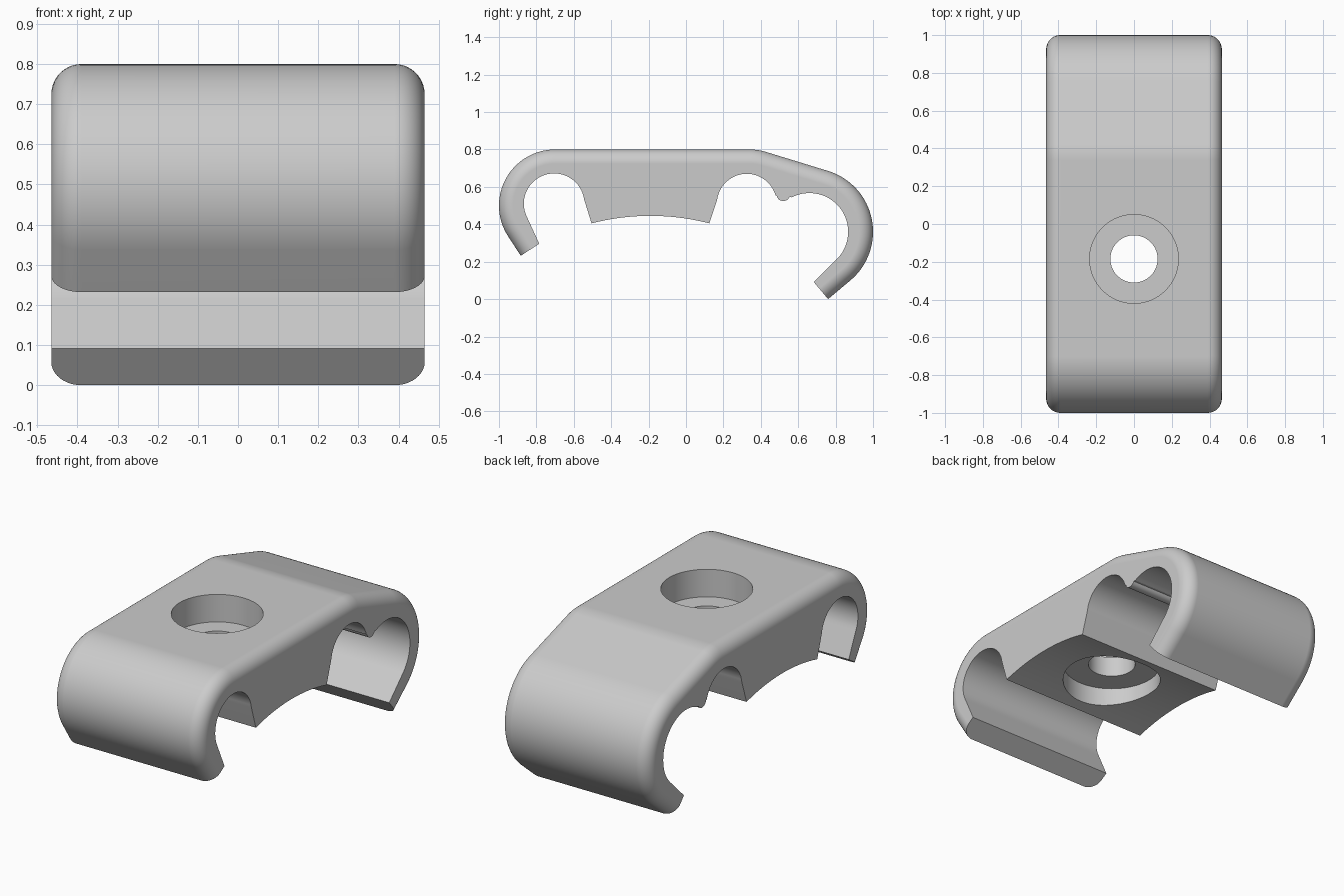
import bpy, bmesh, math
from math import sin, cos, radians, pi

if "Cube" in bpy.data.objects:
    bpy.data.objects.remove(bpy.data.objects["Cube"], do_unlink=True)

HALF_WIDTH, FILLET, STEPS = 0.465, 0.075, 10


def arc(cy, cz, r, a0, a1, n=24):
    """Points (y, z) on an arc between two angles in degrees."""
    angles = [radians(a0 + (a1 - a0) * i / n) for i in range(n + 1)]
    return [(cy + r * cos(a), cz + r * sin(a)) for a in angles]


def extend(point, angle, length):
    a = radians(angle)
    return (point[0] + length * cos(a), point[1] + length * sin(a))


def outer_profile(inset):
    """Outer skin from the front hook tip to the back hook tip."""
    front = arc(-0.70, 0.50, 0.30 - inset, 213, 90, 32)
    bend = arc(0.34, 0.50, 0.30 - inset, 90, 74, 5)
    back = arc(0.66, 0.36, 0.34 - inset, 73, -50, 32)
    return ([extend(front[0], 303, 0.125)] + front + bend + back
            + [extend(back[-1], 220, 0.155)])


def inner_profile():
    """Inner channels from the back hook tip to the front hook tip."""
    tips = outer_profile(0)
    back_lip = extend(tips[-1], 130, 0.12)
    front_lip = extend(tips[0], 33, 0.118)
    return ([back_lip]
            + arc(0.66, 0.36, 0.207, -45, 117, 32)      # large channel
            + arc(0.52, 0.56, 0.036, -25, -170, 10)     # rounded ridge
            + arc(0.325, 0.51, 0.16, 16, 172)           # small channel
            + [(0.125, 0.405)]
            + arc(-0.19, -0.815, 1.26, 75.5, 104.5)[1:-1]  # arched underside
            + [(-0.505, 0.405)]
            + arc(-0.705, 0.51, 0.162, 8, 208, 32)      # front channel
            + [front_lip])


def bridge(bm, a, b):
    for i in range(len(a)):
        j = (i + 1) % len(a)
        bm.faces.new((a[i], a[j], b[j], b[i]))


def make_object(name, loops):
    """Skin a stack of closed loops and cap both ends."""
    bm = bmesh.new()
    rings = [[bm.verts.new(p) for p in loop] for loop in loops]
    for a, b in zip(rings, rings[1:]):
        bridge(bm, a, b)
    bm.faces.new(rings[0])
    bm.faces.new(rings[-1])
    bmesh.ops.recalc_face_normals(bm, faces=bm.faces)
    mesh = bpy.data.meshes.new(name)
    bm.to_mesh(mesh)
    bm.free()
    obj = bpy.data.objects.new(name, mesh)
    bpy.context.collection.objects.link(obj)
    return obj


# Clamp body: profile swept across the width, outer edges rounded
inner = inner_profile()
half = []
for k in range(STEPS + 1):
    t = pi / 2 * k / STEPS
    half.append((HALF_WIDTH - FILLET * (1 - sin(t)), FILLET * (1 - cos(t))))
sections = [(-x, d) for x, d in reversed(half)] + half
clamp = make_object("clamp_body", [
    [(x, y, z) for y, z in outer_profile(d) + inner] for x, d in sections])

# Stepped bolt hole: recess above, through hole, recess below
steps = [(0.235, 0.95), (0.235, 0.645), (0.125, 0.645),
         (0.125, 0.53), (0.26, 0.53), (0.26, 0.2)]
cutter = make_object("bolt_hole_cutter", [
    [(r * cos(2 * pi * i / 64), -0.185 + r * sin(2 * pi * i / 64), z)
     for i in range(64)] for r, z in steps])
cutter.hide_render = True

grey = bpy.data.materials.new("light_grey")
grey.use_nodes = True
colour = (0.6, 0.6, 0.6, 1)
grey.diffuse_color = colour
grey.node_tree.nodes["Principled BSDF"].inputs["Base Color"].default_value = colour
clamp.data.materials.append(grey)

# Cut the hole, then smooth the curved surfaces
bpy.ops.object.select_all(action='DESELECT')
clamp.select_set(True)
bpy.context.view_layer.objects.active = clamp
cut = clamp.modifiers.new("bolt_hole", 'BOOLEAN')
cut.operation, cut.solver, cut.object = 'DIFFERENCE', 'EXACT', cutter
bpy.ops.object.modifier_apply(modifier=cut.name)
bpy.data.objects.remove(cutter, do_unlink=True)
bpy.ops.object.shade_smooth_by_angle(angle=radians(25))
weighted = clamp.modifiers.new("clean_shading", 'WEIGHTED_NORMAL')
weighted.keep_sharp = True
